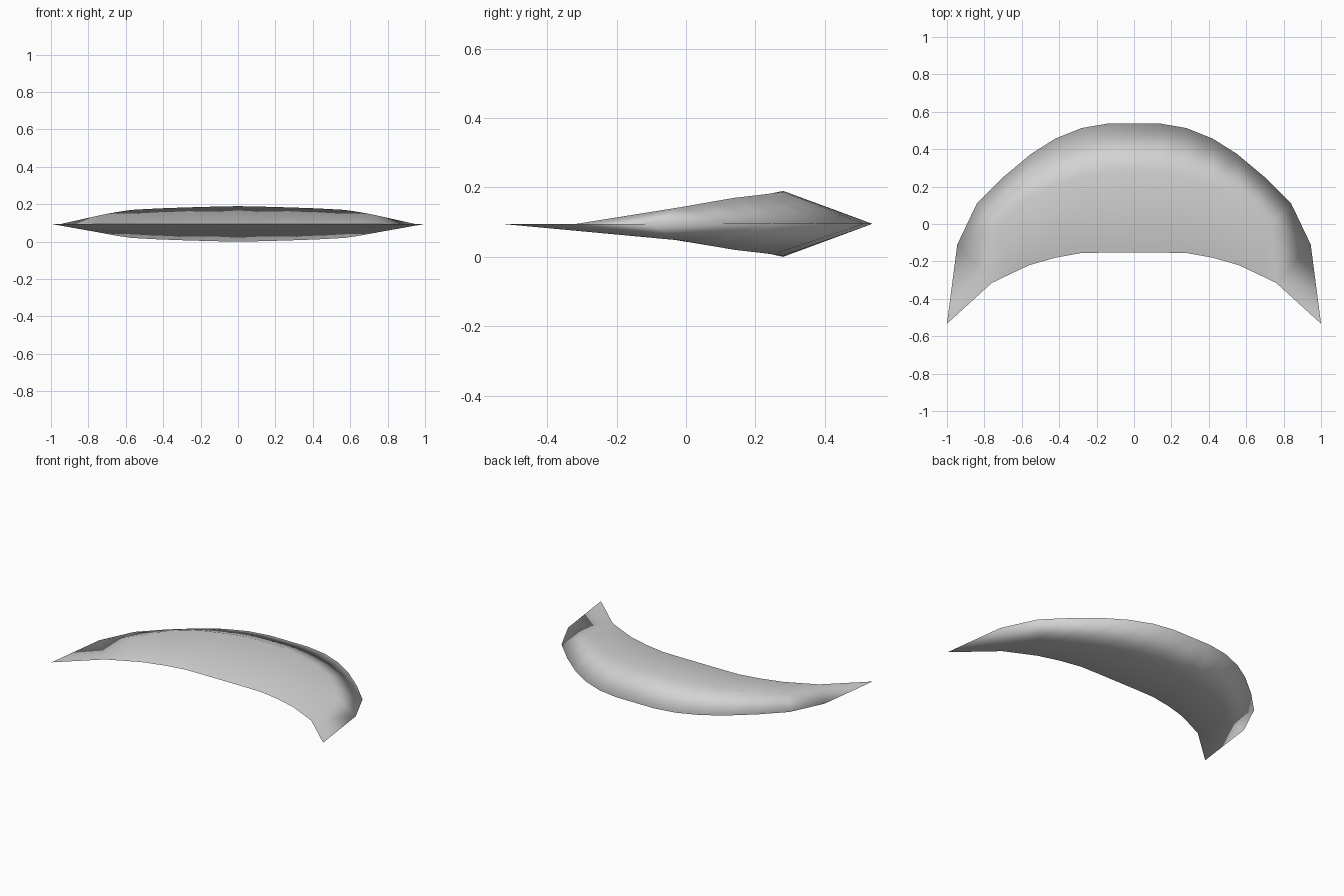
import bpy
import bmesh

cube = bpy.data.objects.get("Cube")
if cube:
    bpy.data.objects.remove(cube, do_unlink=True)

MID = 0.095  # height of the thin rim

# Half of the crescent, from the middle towards one tip
# front edge (x, y), ridge (x, y, rise above rim), back edge (x, y)
STATIONS = [
    ((0, -0.153), (0, 0.28, 0.095), (0, 0.537)),
    ((0.14, -0.153), (0.14, 0.28, 0.092), (0.14, 0.537)),
    ((0.28, -0.155), (0.28, 0.25, 0.088), (0.28, 0.513)),
    ((0.42, -0.18), (0.42, 0.21, 0.083), (0.42, 0.457)),
    ((0.56, -0.22), (0.57, 0.14, 0.075), (0.55, 0.375)),
    ((0.66, -0.267), (0.65, 0.07, 0.063), (0.70, 0.25)),
    ((0.76, -0.315), (0.73, -0.015, 0.048), (0.84, 0.11)),
]
SHOULDER = (0.945, -0.11)
TIP = (1.0, -0.533)

bm = bmesh.new()


def rim(point):
    return bm.verts.new((point[0], point[1], MID))


front = [rim(s[0]) for s in STATIONS]
back = [rim(s[2]) for s in STATIONS]
shoulder, tip = rim(SHOULDER), rim(TIP)

# Upper and lower skins share the rim
for side in (1, -1):
    ridge = [bm.verts.new((x, y, MID + side * rise))
             for _, (x, y, rise), _ in STATIONS]

    def face(*corners):
        bm.faces.new(corners[::side])

    for i in range(len(STATIONS) - 1):
        face(front[i], front[i + 1], ridge[i + 1], ridge[i])
        face(ridge[i], ridge[i + 1], back[i + 1], back[i])
    # Pointed end
    face(ridge[-1], shoulder, back[-1])
    if side > 0:
        face(front[-1], shoulder, ridge[-1])
        face(front[-1], tip, shoulder)
    else:
        face(ridge[-1], tip, shoulder)
        face(front[-1], tip, ridge[-1])

# Smooth shading, with a crisp front edge and tip
for f in bm.faces:
    f.smooth = True
sharp_path = front + [tip, shoulder]
for a, b in zip(sharp_path, sharp_path[1:]):
    edge = bm.edges.get((a, b))
    if edge:
        edge.smooth = False

mesh = bpy.data.meshes.new("crescent_blade")
bm.to_mesh(mesh)
bm.free()
blade = bpy.data.objects.new("crescent_blade", mesh)
bpy.context.collection.objects.link(blade)

# Other half
mirror = blade.modifiers.new("mirror", 'MIRROR')
mirror.use_axis = (True, False, False)
mirror.use_clip = True

# Plain grey
grey = bpy.data.materials.new("light_grey")
grey.use_nodes = True
color = (0.65, 0.65, 0.65, 1)
grey.diffuse_color = color
for node in grey.node_tree.nodes:
    if node.type == 'BSDF_PRINCIPLED':
        node.inputs["Base Color"].default_value = color
mesh.materials.append(grey)
